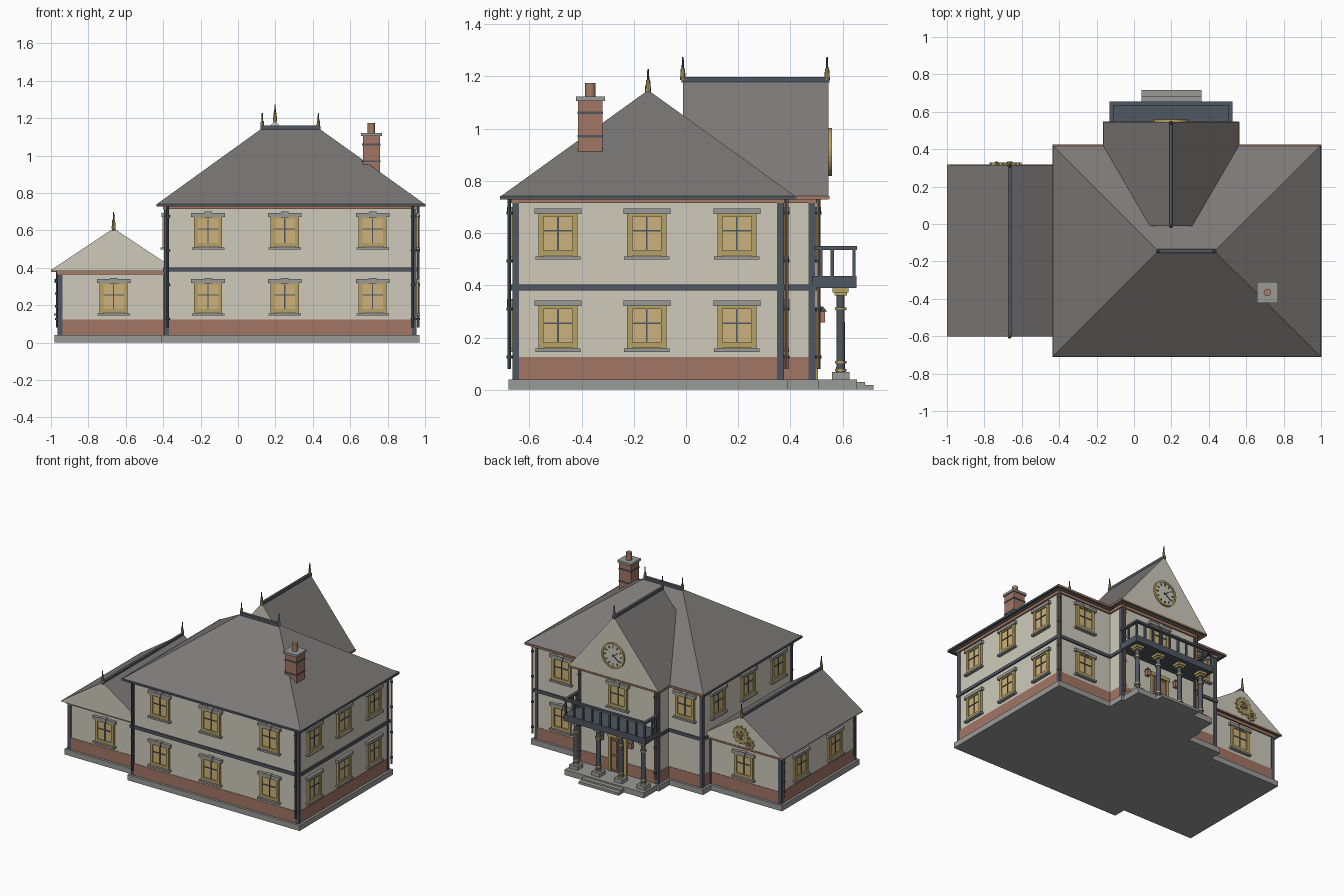
import bpy, bmesh, math
from mathutils import Matrix, Vector

if "Cube" in bpy.data.objects:
    bpy.data.objects.remove(bpy.data.objects["Cube"])

COL = dict(wall=(.62, .59, .50), roof=(.2, .19, .185), slate=(.08, .095, .115), gold=(.47, .36, .13),
           pane=(.6, .45, .2), brick=(.36, .18, .13), stone=(.32, .32, .31), copper=(.38, .2, .13),
           wood=(.2, .1, .06), dial=(.6, .57, .48))
MAT = {}
for k, c in COL.items():
    MAT[k] = bpy.data.materials.new(k)
    MAT[k].diffuse_color = (*c, 1)


def finish(name, bm, mats):
    me = bpy.data.meshes.new(name)
    bmesh.ops.recalc_face_normals(bm, faces=bm.faces)
    bm.to_mesh(me)
    bm.free()
    for m in mats:
        me.materials.append(MAT[m])
    ob = bpy.data.objects.new(name, me)
    bpy.context.collection.objects.link(ob)
    return ob


def add_box(bm, x0, x1, y0, y1, z0, z1, mi=0):
    m = Matrix.Translation(((x0+x1)/2, (y0+y1)/2, (z0+z1)/2)) @ Matrix.Diagonal((x1-x0, y1-y0, z1-z0, 1))
    for v in bmesh.ops.create_cube(bm, size=1, matrix=m)['verts']:
        for f in v.link_faces:
            f.material_index = mi


def boxes(name, mat, *bs):
    bm = bmesh.new()
    for b in bs:
        add_box(bm, *b)
    return finish(name, bm, [mat])


def rod(name, mat, x, y, z0, z1, r, r2=None, seg=12):
    bm = bmesh.new()
    bmesh.ops.create_cone(bm, cap_ends=True, segments=seg, radius1=r, radius2=r if r2 is None else r2,
                          depth=z1-z0, matrix=Matrix.Translation((x, y, (z0+z1)/2)))
    for f in bm.faces:
        f.smooth = len(f.verts) == 4 and seg > 8
    return finish(name, bm, [mat])


def hull(name, pts, mats, ends=False):
    bm = bmesh.new()
    for p in pts:
        bm.verts.new(p)
    bmesh.ops.convex_hull(bm, input=bm.verts[:])
    bmesh.ops.dissolve_limit(bm, angle_limit=.01, verts=bm.verts[:], edges=bm.edges[:])
    bm.normal_update()
    for f in bm.faces:
        f.material_index = int(ends and abs(f.normal.y) > .9)
    return finish(name, bm, mats)


# Walls, brick skirts, stone plinths, storey bands for each block
MAIN, BAY, WING = (-.39, .95, -.66, .37), (-.12, .515, .2, .49), (-.96, -.38, -.57, .28)


def grow(b, g, z0, z1):
    return (b[0]-g, b[1]+g, b[2]-g, b[3]+g, z0, z1)


for n, b, top in (('main', MAIN, .735), ('bay', BAY, .735), ('wing', WING, .385)):
    boxes(n+'_walls', 'wall', grow(b, 0, .03, top))
    boxes(n+'_brick_skirt', 'brick', grow(b, .003, .03, .125))
    boxes(n+'_plinth', 'stone', grow(b, .02, 0, .04))
    boxes(n+'_cornice', 'copper', grow(b, .01, top-.02, top))
    if n != 'wing':
        boxes(n+'_storey_band', 'slate', grow(b, .01, .38, .402))
    boxes(n+'_corner_posts', 'slate', *[(x-.013, x+.013, y-.013, y+.013, .04, top)
          for x in (b[0]+.008, b[1]-.008) for y in (b[2]+.008, b[3]-.008)])

# Roofs
hull('main_roof', [(x, y, z) for x in (-.435, 1) for y in (-.71, .42) for z in (.733, .74)]
     + [(.13, -.145, 1.147), (.43, -.145, 1.147)], ['roof'])


def gable(name, cx, hw, y0, y1, z0, z1):
    hull(name, [(cx+s*hw, y, z) for s in (-1, 1) for y in (y0, y1) for z in (z0-.004, z0)]
         + [(cx, y0, z1), (cx, y1, z1)], ['roof', 'wall'], True)
    boxes(name+'_ridge', 'slate', (cx-.009, cx+.009, y0-.005, y1+.005, z1-.014, z1+.008))
    boxes(name+'_fascia', 'copper', (cx-hw, cx+hw, y1-.006, y1+.004, z0-.01, z0+.002))


gable('bay_roof', .198, .363, -.012, .545, .74, 1.19)
gable('wing_roof', -.665, .335, -.602, .315, .388, .612)
boxes('main_ridge', 'slate', (.125, .435, -.156, -.134, 1.135, 1.16))
boxes('eave_gutters', 'slate', (-.435, 1, -.712, -.7, .728, .742), (-.437, -.427, -.71, .42, .728, .742),
      (.99, 1.002, -.71, .42, .728, .742))
boxes('rear_gutters', 'copper', (-.435, -.165, .412, .424, .728, .742), (.56, 1, .412, .424, .728, .742),
      (.552, .563, .41, .545, .728, .742), (-.167, -.156, .41, .545, .728, .742))

# Finials
for x, y, z in ((.13, -.145, 1.14), (.43, -.145, 1.14), (.198, -.012, 1.185), (.198, .54, 1.185),
                (-.665, -.602, .61), (-.665, .312, .61)):
    rod('finial_base', 'gold', x, y, z, z+.045, .011, .008, 8)
    rod('finial_spike', 'slate', x, y, z+.04, z+.088, .005, .003, 8)

# Chimney
boxes('chimney', 'brick', (.667, .76, -.413, -.32, .88, 1.11))
boxes('chimney_bands', 'slate', *[(.664, .763, -.416, -.317, z, z+.01) for z in (.965, 1.055)])
boxes('chimney_cap', 'stone', (.658, .769, -.422, -.311, 1.105, 1.122))
rod('chimney_pot', 'copper', .713, -.366, 1.12, 1.175, .02)

# Window: one mesh facing -y, placed many times
bm = bmesh.new()
for s in (-1, 1):
    add_box(bm, *sorted((s*.055, s*.075)), -.014, .005, -.09, .085, 0)
    add_box(bm, -.075, .075, -.014, .005, *sorted((s*.065, s*.085)), 0)
add_box(bm, -.06, .06, -.006, .005, -.07, .07, 1)
add_box(bm, -.003, .003, -.01, 0, -.066, .066, 2)
add_box(bm, -.056, .056, -.0105, 0, .007, .013, 2)
add_box(bm, -.087, .087, -.024, .005, -.1, -.088, 3)
add_box(bm, -.09, .09, -.02, .005, .075, .096, 3)
plain = finish('window', bm.copy(), ['gold', 'pane', 'slate', 'stone'])
add_box(bm, -.02, .02, -.026, .005, .072, .102, 3)
keyed = finish('window_keystone', bm, ['gold', 'pane', 'slate', 'stone'])
UP, LOW = .598, .245
spots = [(x, -.66, z, 0, 1) for x in (-.16, .25, .72) for z in (UP, LOW)]
spots += [(.95, y, z, 90, 0) for y in (-.49, -.15, .195) for z in (UP, LOW)]
spots += [(-.39, y, UP, -90, 0) for y in (-.49, -.15, .195)]
spots += [(-.96, y, LOW, -90, 0) for y in (-.33, .06)]
spots += [(-.665, -.57, LOW, 0, 1), (-.665, .28, LOW, 180, 1), (.198, .49, UP, 180, 1),
          (.735, .37, UP, 180, 1), (.735, .37, LOW, 180, 1), (-.255, .37, UP, 180, 1)]
for x, y, z, a, key in spots:
    src = keyed if key else plain
    ob = bpy.data.objects.new(src.name, src.data)
    ob.location, ob.rotation_euler = (x, y, z), (0, 0, math.radians(a))
    bpy.context.collection.objects.link(ob)
for o in (plain, keyed):
    bpy.data.objects.remove(o)

# Downpipes with brackets
for x, y, top, m in ((-.375, -.676, .73, 'slate'), (.935, -.676, .73, 'slate'), (-.967, -.55, .385, 'slate'),
                     (-.967, .26, .385, 'copper'), (.963, .385, .73, 'copper'), (-.108, .507, .73, 'copper'),
                     (.503, .507, .73, 'copper')):
    rod('downpipe', m, x, y, .08, top, .007, seg=8)
    for i in range(4):
        z = .12+i*(top-.18)/3
        rod('pipe_bracket', 'slate', x, y, z, z+.012, .011, seg=8)

# Porch floor and steps
boxes('porch_floor', 'stone', (-.12, .515, .48, .655, 0, .04))
boxes('porch_steps', 'stone', (.04, .36, .65, .685, 0, .03), (.04, .36, .65, .717, 0, .018))

# Porch columns
for i in range(4):
    x, y = .198+(i-1.5)*.18, .592
    boxes('column_base', 'stone', (x-.033, x+.033, y-.033, y+.033, .035, .068))
    rod('column_shaft', 'slate', x, y, .06, .37, .017, .015, 16)
    for z in (.07, .1, .305):
        rod('column_ring', 'gold', x, y, z, z+.01, .022, seg=16)
    boxes('column_capital', 'gold', (x-.024, x+.024, y-.024, y+.024, .36, .375),
          (x-.031, x+.031, y-.031, y+.031, .373, .392))

# Balcony
x0, x1, y1 = -.13, .526, .652
boxes('balcony_deck', 'slate', (x0, x1, .485, y1, .39, .435))
boxes('balcony_rail', 'slate', (x0, x1, y1-.018, y1+.003, .535, .55), (x0, x0+.02, .49, y1, .535, .55),
      (x1-.02, x1, .49, y1, .535, .55))
boxes('balusters', 'slate', *[(x-.006, x+.006, y1-.015, y1-.003, .43, .54)
      for x in [x0+.01+i*(x1-x0-.02)/9 for i in range(10)]],
      *[(x-.006, x+.006, y-.006, y+.006, .43, .54) for x in (x0+.01, x1-.01) for y in (.516, .56)])

# Door with frame, and lanterns
boxes('door', 'wood', (.143, .253, .485, .498, .04, .29))
boxes('door_panels', 'copper', *[(x, x+.038, .49, .502, z, z+.09) for x in (.153, .205) for z in (.065, .175)])
boxes('door_frame', 'gold', (.125, .145, .485, .505, .04, .3), (.251, .271, .485, .505, .04, .3),
      (.12, .276, .485, .508, .29, .315))
for x in (.078, .318):
    boxes('lantern', 'copper', (x-.013, x+.013, .507, .533, .258, .3), (x-.005, x+.005, .485, .52, .3, .308))
    rod('lantern_cap', 'slate', x, .52, .3, .318, .02, .004, 8)


def disc(name, mat, x, y, z, r, d, teeth=0, hole=0):
    bm = bmesh.new()
    n = teeth*4 if teeth else 32
    prof = []
    for i in range(n):
        a, rr = i*math.tau/n, r*(.82 if teeth and i % 4 > 1 else 1)
        prof.append([bm.verts.new((x+q*math.cos(a), yy, z+q*math.sin(a)))
                     for q, yy in ((rr, y), (rr, y+d), (hole, y+d), (hole, y))])
    for i in range(n):
        p, q = prof[i], prof[(i+1) % n]
        for j in range(4):
            bm.faces.new((p[j], p[(j+1) % 4], q[(j+1) % 4], q[j]))
    return finish(name, bm, [mat])


# Clock on the bay gable
CX, CZ, CY = .198, .91, .54
disc('clock_face', 'dial', CX, CY, CZ, .082, .012, 0, .001)
disc('clock_rim', 'gold', CX, CY, CZ, .092, .018, 0, .078)


def bar(bm, a, r0, r1, w):
    m = Matrix.Translation((CX, CY+.013, CZ)) @ Matrix.Rotation(a, 4, 'Y') @ Matrix.Translation((0, 0, (r0+r1)/2))
    bmesh.ops.create_cube(bm, size=1, matrix=m @ Matrix.Diagonal((w, .006, r1-r0, 1)))


bm = bmesh.new()
for i in range(12):
    bar(bm, i*math.tau/12, .056, .072, .007)
bar(bm, -1.0, -.01, .04, .007)
bar(bm, -2.2, -.01, .058, .005)
finish('clock_marks_and_hands', bm, ['slate'])

# Gear ornament on the wing gable
for x, z, r, t in ((-.665, .478, .064, 12), (-.735, .432, .038, 8)):
    disc('gear', 'gold', x, .31, z, r, .018, t, r*.5)
    disc('gear_hub', 'copper', x, .31, z, r*.22, .024, 0, .001)
    boxes('gear_spokes', 'gold', (x-r*.6, x+r*.6, .31, .324, z-.005, z+.005),
          (x-.005, x+.005, .31, .3235, z-r*.6, z+r*.6))

for m in bpy.data.materials:
    if m.users and not m.is_grease_pencil:
        m.use_nodes = True
        m.node_tree.nodes["Principled BSDF"].inputs["Base Color"].default_value = m.diffuse_color
